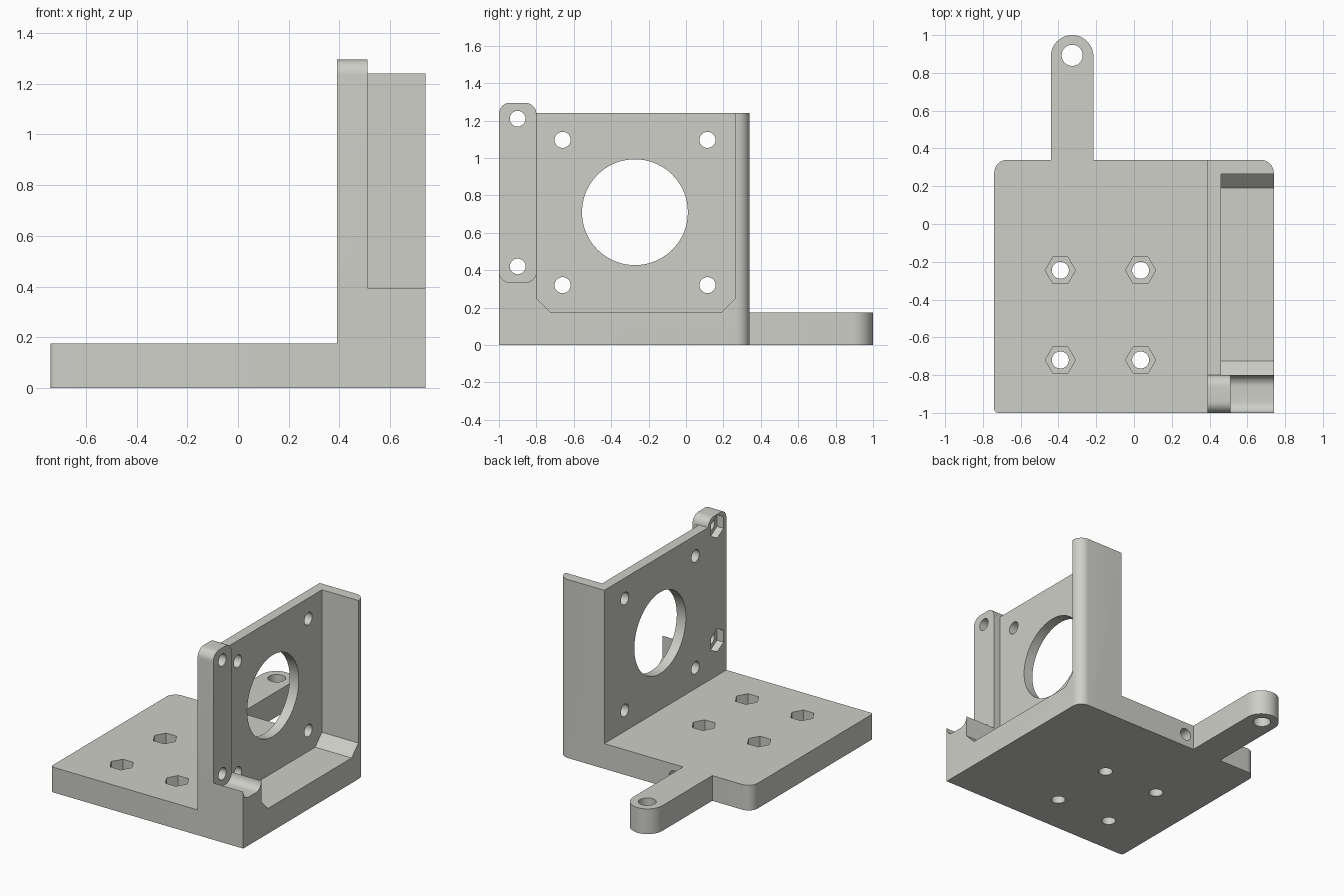
import bpy, bmesh, math
from mathutils import Vector

if "Cube" in bpy.data.objects:
    bpy.data.objects.remove(bpy.data.objects["Cube"])

grey = bpy.data.materials.new("light grey plastic")
grey.diffuse_color = (0.62, 0.62, 0.58, 1)
grey.use_nodes = True
grey.node_tree.nodes["Principled BSDF"].inputs["Base Color"].default_value = grey.diffuse_color


def arc(cx, cy, r, a0, a1, n=10):
    """Points along an arc, angles in degrees."""
    return [(cx + r * math.cos(math.radians(a0 + (a1 - a0) * i / n)),
             cy + r * math.sin(math.radians(a0 + (a1 - a0) * i / n))) for i in range(n + 1)]


def circle(cx, cy, r, n=40, turn=0):
    return arc(cx, cy, r, turn, turn + 360, n)[:-1]


def prism(name, pts, axis, lo, hi):
    """Extrude a 2D profile along x (profile y,z), y (profile x,z) or z (profile x,y)."""
    place = {"x": lambda p, d: (d, p[0], p[1]),
             "y": lambda p, d: (p[0], d, p[1]),
             "z": lambda p, d: (p[0], p[1], d)}[axis]
    bm = bmesh.new()
    face = bm.faces.new([bm.verts.new(place(p, lo)) for p in pts])
    new = bmesh.ops.extrude_face_region(bm, geom=[face])["geom"]
    step = Vector(place((0, 0), hi - lo))
    bmesh.ops.translate(bm, verts=[v for v in new if isinstance(v, bmesh.types.BMVert)], vec=step)
    bmesh.ops.recalc_face_normals(bm, faces=bm.faces)
    me = bpy.data.meshes.new(name)
    bm.to_mesh(me)
    bm.free()
    me.materials.append(grey)
    ob = bpy.data.objects.new(name, me)
    bpy.context.collection.objects.link(ob)
    return ob


def combine(target, other, operation):
    """Apply a boolean and remove the helper."""
    mod = target.modifiers.new("bool", "BOOLEAN")
    mod.operation, mod.solver, mod.object = operation, "EXACT", other
    bpy.context.view_layer.objects.active = target
    bpy.ops.object.modifier_apply(modifier=mod.name)
    bpy.data.objects.remove(other)


def cut(target, pts, axis, lo, hi):
    combine(target, prism("cutter", pts, axis, lo, hi), "DIFFERENCE")


# Base slab with the rear tab in one outline
outline = (arc(-0.72, -0.98, 0.02, 180, 270, 4) + [(0.6, -1), (0.6, 0.34), (-0.215, 0.34)]
           + arc(-0.3275, 0.8875, 0.1125, 0, 180, 24) + [(-0.44, 0.34)]
           + arc(-0.67, 0.27, 0.07, 90, 180))
base = prism("motor_bracket", outline, "z", 0, 0.175)

# Upright wall with a raised rounded ear at the front
profile = ([(-1, 0), (0.34, 0), (0.34, 1.24), (-0.8, 1.24)]
           + arc(-0.86, 1.235, 0.06, 5, 90) + arc(-0.94, 1.235, 0.06, 90, 180))
wall = prism("wall", profile, "x", 0.39, 0.74)
bm = bmesh.new()
bm.from_mesh(wall.data)
corner = [e for e in bm.edges if all(v.co.x > 0.73 and v.co.y > 0.33 for v in e.verts)]
bmesh.ops.bevel(bm, geom=corner, offset=0.07, segments=10, profile=0.5, affect="EDGES")
bm.to_mesh(wall.data)
bm.free()

# Motor pocket with chamfered lower corners
cut(wall, [(-0.8, 1.5), (-0.8, 0.25), (-0.725, 0.175), (0.19, 0.175), (0.265, 0.25),
           (0.265, 1.5)], "x", 0.46, 0.9)
# Clearance beside the ear, with rounded floor
cut(wall, [(-1.1, 1.5), (-1.1, 0.395)] + arc(-0.94, 0.395, 0.06, 180, 270)
    + arc(-0.86, 0.395, 0.06, 270, 360) + [(-0.75, 0.395), (-0.75, 1.5)], "x", 0.51, 0.9)

combine(base, wall, "UNION")

# Motor opening and its four screw holes
cut(base, circle(-0.273, 0.71, 0.283, 72), "x", 0.3, 0.55)
for y in (-0.66, 0.115):
    for z in (0.32, 1.097):
        cut(base, circle(y, z, 0.043), "x", 0.3, 0.9)

# Ear screw holes with nut sockets on the inner face
for z in (0.42, 1.21):
    cut(base, circle(-0.9, z, 0.042), "x", 0.3, 0.9)
    cut(base, circle(-0.9, z, 0.08, 6, 90), "x", 0.3, 0.44)

# Base screw holes with nut sockets on top
for x in (-0.39, 0.035):
    for y in (-0.245, -0.72):
        cut(base, circle(x, y, 0.045), "z", -0.1, 0.3)
        cut(base, circle(x, y, 0.08, 6), "z", 0.085, 0.3)

# Tab hole and blind hole in the rear edge
cut(base, circle(-0.3275, 0.893, 0.056), "z", -0.1, 0.3)
cut(base, circle(-0.15, 0.088, 0.042), "y", 0.1, 0.5)

bpy.ops.object.select_all(action="DESELECT")
base.select_set(True)
bpy.context.view_layer.objects.active = base
bpy.ops.object.shade_smooth_by_angle(angle=math.radians(30))
